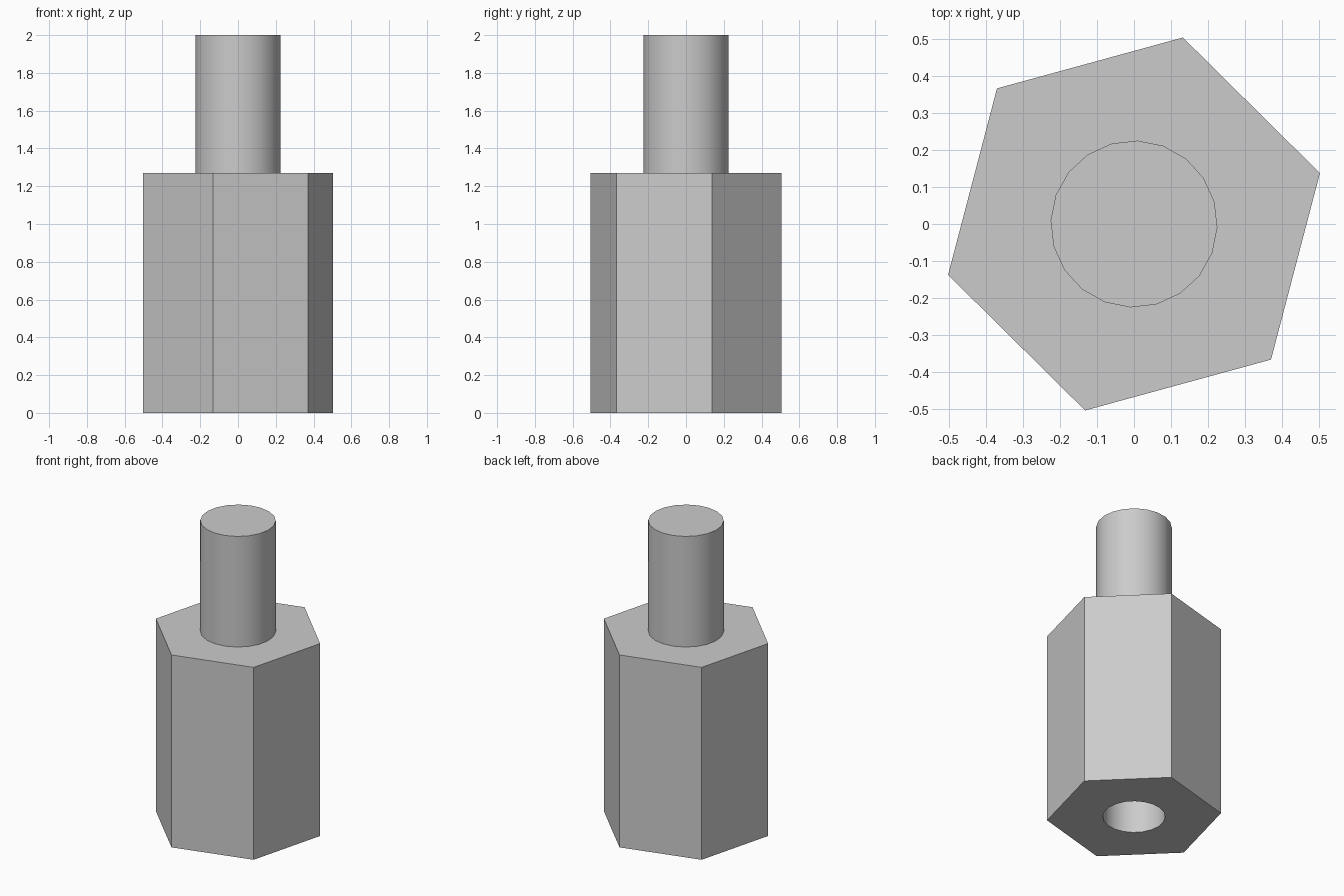
import bpy
import math

cube = bpy.data.objects.get("Cube")
if cube:
    bpy.data.objects.remove(cube, do_unlink=True)

BODY_TOP = 1.27
TOTAL = 2.0
STUD_SINK = 0.05
HOLE_DEPTH = 0.9

metal = bpy.data.materials.new("plain_grey_metal")
metal.use_nodes = True
grey = (0.6, 0.6, 0.6, 1.0)
metal.diffuse_color = grey
metal.node_tree.nodes["Principled BSDF"].inputs["Base Color"].default_value = grey


def prism(name, sides, radius, bottom, top, turn):
    """Upright prism whose first corner lies `turn` degrees from +x."""
    bpy.ops.mesh.primitive_cylinder_add(
        vertices=sides, radius=radius, depth=top - bottom,
        location=(0, 0, (bottom + top) / 2),
        rotation=(0, 0, math.radians(turn - 90)))
    obj = bpy.context.object
    obj.name = name
    obj.data.materials.append(metal)
    bpy.ops.object.transform_apply(location=True, rotation=True, scale=True)
    return obj


def smooth(obj):
    bpy.ops.object.select_all(action="DESELECT")
    obj.select_set(True)
    bpy.context.view_layer.objects.active = obj
    bpy.ops.object.shade_smooth_by_angle(angle=math.radians(30))


# Hexagonal body with a blind hole in its underside
body = prism("hex_body", 6, 0.522, 0, BODY_TOP, 15.3)
cutter = prism("hole_cutter", 20, 0.187, -0.1, HOLE_DEPTH, -2.5)
cutter.hide_render = True

bore = body.modifiers.new("bore", "BOOLEAN")
bore.operation = "DIFFERENCE"
bore.solver = "EXACT"
bore.object = cutter
bpy.context.view_layer.objects.active = body
bpy.ops.object.modifier_apply(modifier=bore.name)
bpy.data.objects.remove(cutter, do_unlink=True)
smooth(body)

# Round stud rising from the body
stud = prism("stud", 20, 0.226, BODY_TOP - STUD_SINK, TOTAL, -2.5)
smooth(stud)
